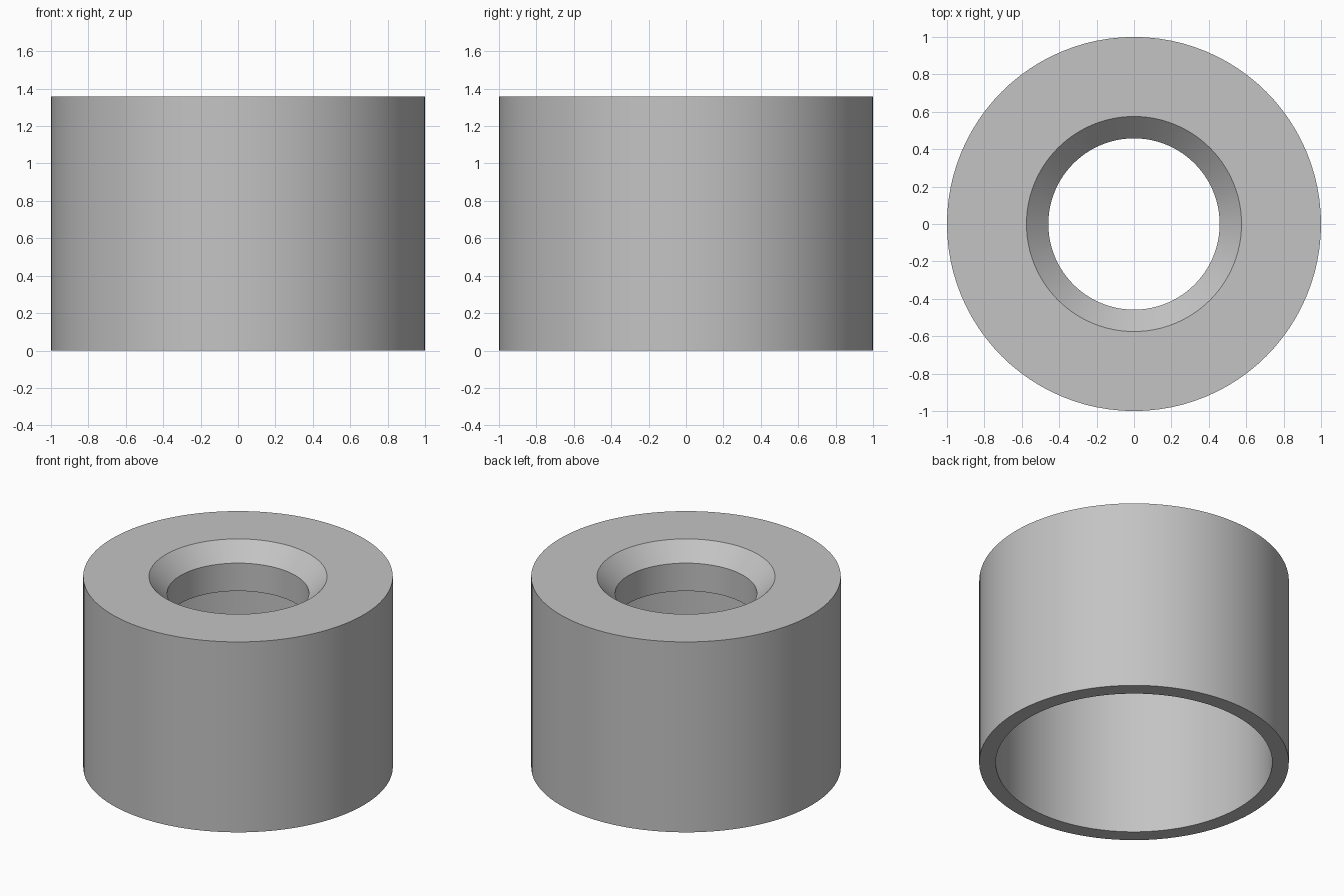
import bpy, bmesh, math

cube = bpy.data.objects.get("Cube")
if cube:
    bpy.data.objects.remove(cube, do_unlink=True)

# Plain grey material
grey = bpy.data.materials.new("plain grey")
grey.use_nodes = True
colour = (0.55, 0.55, 0.55, 1)
grey.diffuse_color = colour
grey.node_tree.nodes["Principled BSDF"].inputs["Base Color"].default_value = colour

SEGMENTS = 96
HEIGHT = 1.357


def lathe(name, profile):
    """Revolve a closed (radius, height) profile around the z axis."""
    bm = bmesh.new()
    rings = []
    for i in range(SEGMENTS):
        a = math.tau * i / SEGMENTS
        rings.append([bm.verts.new((r * math.cos(a), r * math.sin(a), z))
                      for r, z in profile])
    count = len(profile)
    for i, ring in enumerate(rings):
        following = rings[(i + 1) % SEGMENTS]
        for j in range(count):
            k = (j + 1) % count
            bm.faces.new((ring[j], following[j], following[k], ring[k]))
    bmesh.ops.recalc_face_normals(bm, faces=bm.faces)
    mesh = bpy.data.meshes.new(name)
    bm.to_mesh(mesh)
    bm.free()
    mesh.materials.append(grey)
    obj = bpy.data.objects.new(name, mesh)
    bpy.context.collection.objects.link(obj)
    bpy.ops.object.select_all(action="DESELECT")
    obj.select_set(True)
    bpy.context.view_layer.objects.active = obj
    bpy.ops.object.shade_smooth_by_angle(angle=math.radians(30))
    return obj


# Hollow cap: outer wall, top, chamfered hole, cavity ceiling, cavity wall
lathe("hollow_cap", [
    (1, 0),
    (1, HEIGHT),
    (0.575, HEIGHT),
    (0.458, HEIGHT - 0.118),
    (0.458, HEIGHT - 0.317),
    (0.893, HEIGHT - 0.317),
    (0.893, 0),
])
